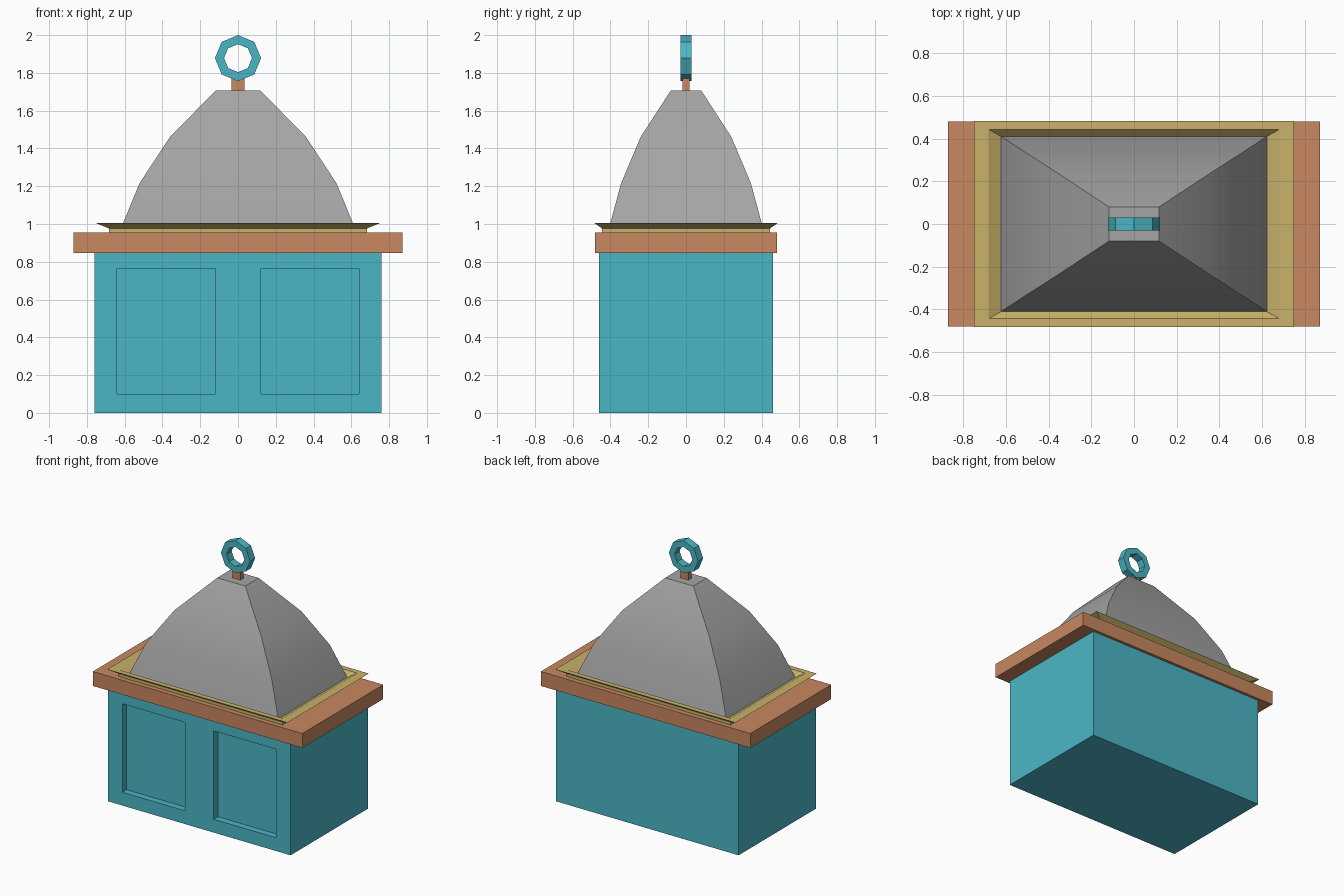
import bpy
import bmesh
import math
from mathutils import Vector

if "Cube" in bpy.data.objects:
    bpy.data.objects.remove(bpy.data.objects["Cube"])


def material(name, rgb):
    m = bpy.data.materials.new(name)
    m.diffuse_color = (*rgb, 1)
    m.use_nodes = True
    m.node_tree.nodes["Principled BSDF"].inputs["Base Color"].default_value = m.diffuse_color
    return m


TEAL = material("teal paint", (0.071, 0.469, 0.565))
ORANGE = material("orange wood", (0.578, 0.246, 0.117))
GOLD = material("gold trim", (0.578, 0.445, 0.144))
GREY = material("grey roof", (0.376, 0.376, 0.376))


def add_object(name, bm, mat):
    bmesh.ops.recalc_face_normals(bm, faces=bm.faces[:])
    mesh = bpy.data.meshes.new(name)
    bm.to_mesh(mesh)
    bm.free()
    mesh.materials.append(mat)
    ob = bpy.data.objects.new(name, mesh)
    bpy.context.collection.objects.link(ob)
    return ob


def box_mesh(hx, hy, z0, z1):
    bm = bmesh.new()
    bmesh.ops.create_cube(bm, size=1)
    for v in bm.verts:
        v.co = Vector((v.co.x * 2 * hx, v.co.y * 2 * hy, z0 + (v.co.z + 0.5) * (z1 - z0)))
    return bm


def rect_loft(name, levels, mat):
    """Skin a stack of rectangles (half x, half y, z) and cap both ends."""
    bm = bmesh.new()
    rings = [[bm.verts.new((sx * hx, sy * hy, z))
              for sx, sy in ((-1, -1), (1, -1), (1, 1), (-1, 1))]
             for hx, hy, z in levels]
    for a, b in zip(rings, rings[1:]):
        for i in range(4):
            j = (i + 1) % 4
            bm.faces.new((a[i], a[j], b[j], b[i]))
    bm.faces.new(rings[0])
    bm.faces.new(rings[-1])
    return add_object(name, bm, mat)


# Cabinet body with two recessed panels on the front
body = box_mesh(0.76, 0.46, 0.0, 0.85)
cuts = [((x, 0, 0), (1, 0, 0)) for x in (-0.64, -0.12, 0.12, 0.64)]
cuts += [((0, 0, z), (0, 0, 1)) for z in (0.10, 0.765)]
for co, no in cuts:
    front = [f for f in body.faces if f.normal.y < -0.9]
    edges = {e for f in front for e in f.edges}
    verts = {v for f in front for v in f.verts}
    bmesh.ops.bisect_plane(body, geom=front + list(edges) + list(verts),
                           plane_co=co, plane_no=no)
    body.normal_update()
panels = []
for f in body.faces:
    c = f.calc_center_median()
    if f.normal.y < -0.9 and 0.12 < abs(c.x) < 0.64 and 0.10 < c.z < 0.765:
        panels.append(f)
extruded = bmesh.ops.extrude_discrete_faces(body, faces=panels)["faces"]
for f in extruded:
    bmesh.ops.translate(body, verts=f.verts[:], vec=(0, 0.05, 0))
add_object("cabinet_body", body, TEAL)

# Overhanging slab
add_object("top_slab", box_mesh(0.872, 0.481, 0.846, 0.954), ORANGE)

# Flared trim: neck, flange, flat rim, then a funnel down to the roof
rect_loft("flared_trim", [(0.682, 0.444, 0.953), (0.682, 0.444, 0.976),
                          (0.75, 0.484, 1.004), (0.682, 0.444, 1.004),
                          (0.622, 0.41, 0.969)], GOLD)

# Curved hip roof
roof = rect_loft("roof", [(0.624, 0.411, 0.966), (0.522, 0.344, 1.215),
                          (0.36, 0.24, 1.461), (0.117, 0.08, 1.708)], GREY)
bpy.context.view_layer.objects.active = roof
roof.select_set(True)
bpy.ops.object.shade_smooth_by_angle(angle=math.radians(25))

# Finial stem
add_object("finial_stem", box_mesh(0.034, 0.019, 1.70, 1.772), ORANGE)

# Octagonal finial ring
ring = bmesh.new()
section = [(0.122, -0.03), (0.122, 0.03), (0.074, 0.03), (0.074, -0.03)]
loops = []
for i in range(8):
    a = i * math.tau / 8
    loops.append([ring.verts.new((r * math.sin(a), y, 1.878 + r * math.cos(a)))
                  for r, y in section])
for i in range(8):
    a, b = loops[i], loops[(i + 1) % 8]
    for k in range(4):
        n = (k + 1) % 4
        ring.faces.new((a[k], a[n], b[n], b[k]))
add_object("finial_ring", ring, TEAL)
